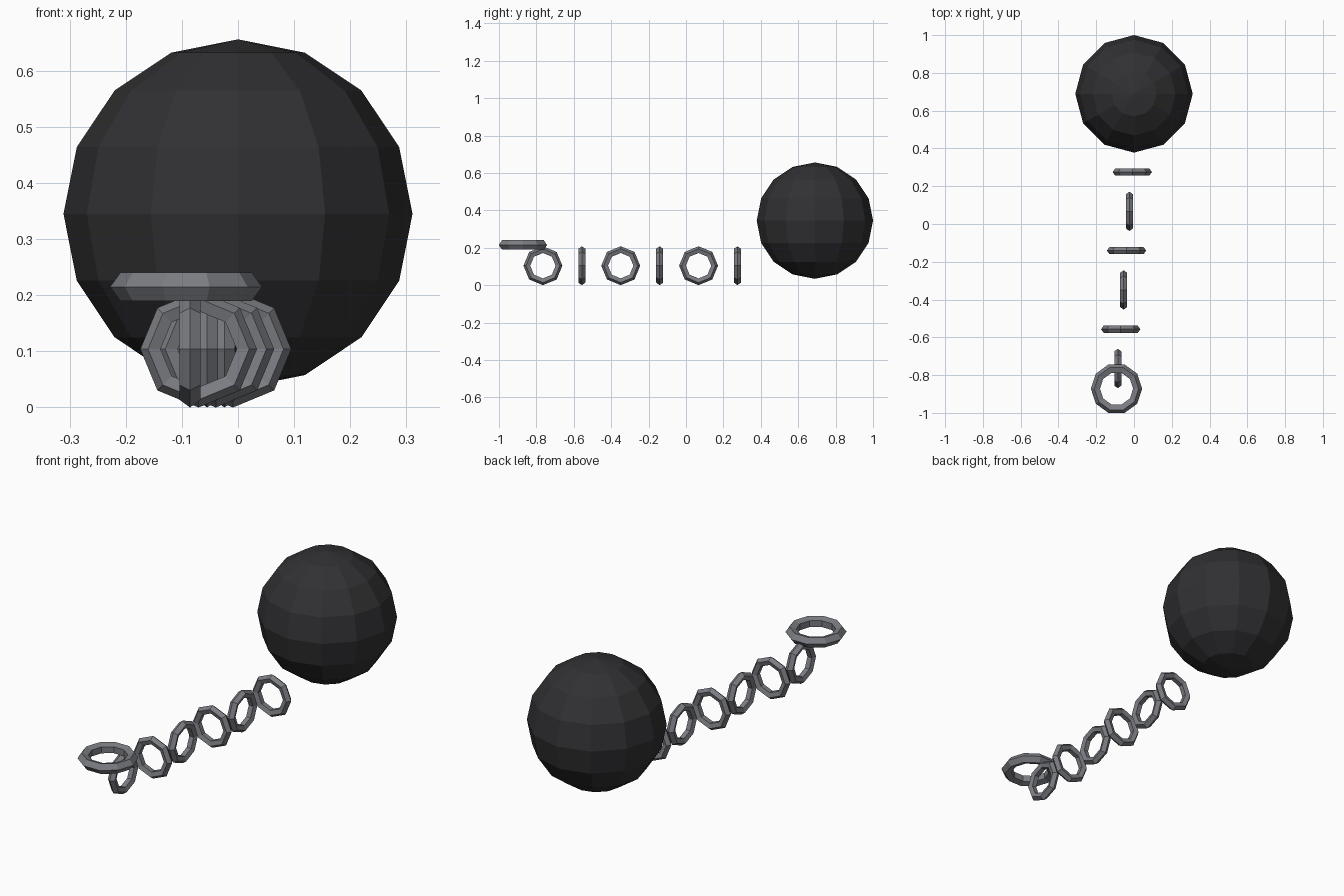
import bpy
from math import pi

if "Cube" in bpy.data.objects:
    bpy.data.objects.remove(bpy.data.objects["Cube"])


def material(name, color):
    m = bpy.data.materials.new(name)
    m.diffuse_color = (*color, 1)
    m.use_nodes = True
    m.node_tree.nodes["Principled BSDF"].inputs["Base Color"].default_value = m.diffuse_color
    return m


iron = material("dark_iron", (0.03, 0.03, 0.033))
steel = material("steel", (0.2, 0.205, 0.225))


def finish(name, mat):
    ob = bpy.context.object
    ob.name = name
    ob.data.materials.append(mat)


def ring(name, loc, rot, sides, major, minor):
    # pentagonal cross-section with its point facing outward
    bpy.ops.mesh.primitive_torus_add(
        location=loc, rotation=rot, major_segments=sides, minor_segments=5,
        major_radius=major, minor_radius=minor)
    finish(name, steel)


# Heavy ball
bpy.ops.mesh.primitive_uv_sphere_add(
    segments=12, ring_count=8, radius=0.311, location=(0, 0.689, 0.345))
finish("ball", iron)

# Chain links, alternately facing front and side, drifting to -x
for i in range(6):
    rot = (pi / 2, 0, 0) if i % 2 == 0 else (0, pi / 2, 0)
    ring(f"chain_link_{i + 1}", (-0.009 - 0.0153 * i, 0.275 - 0.208 * i, 0.104),
         rot, 8, 0.084, 0.02)

# Shackle ring lying flat at the end
ring("shackle", (-0.0925, -0.872, 0.215), (0, 0, 0), 10, 0.109, 0.0265)
